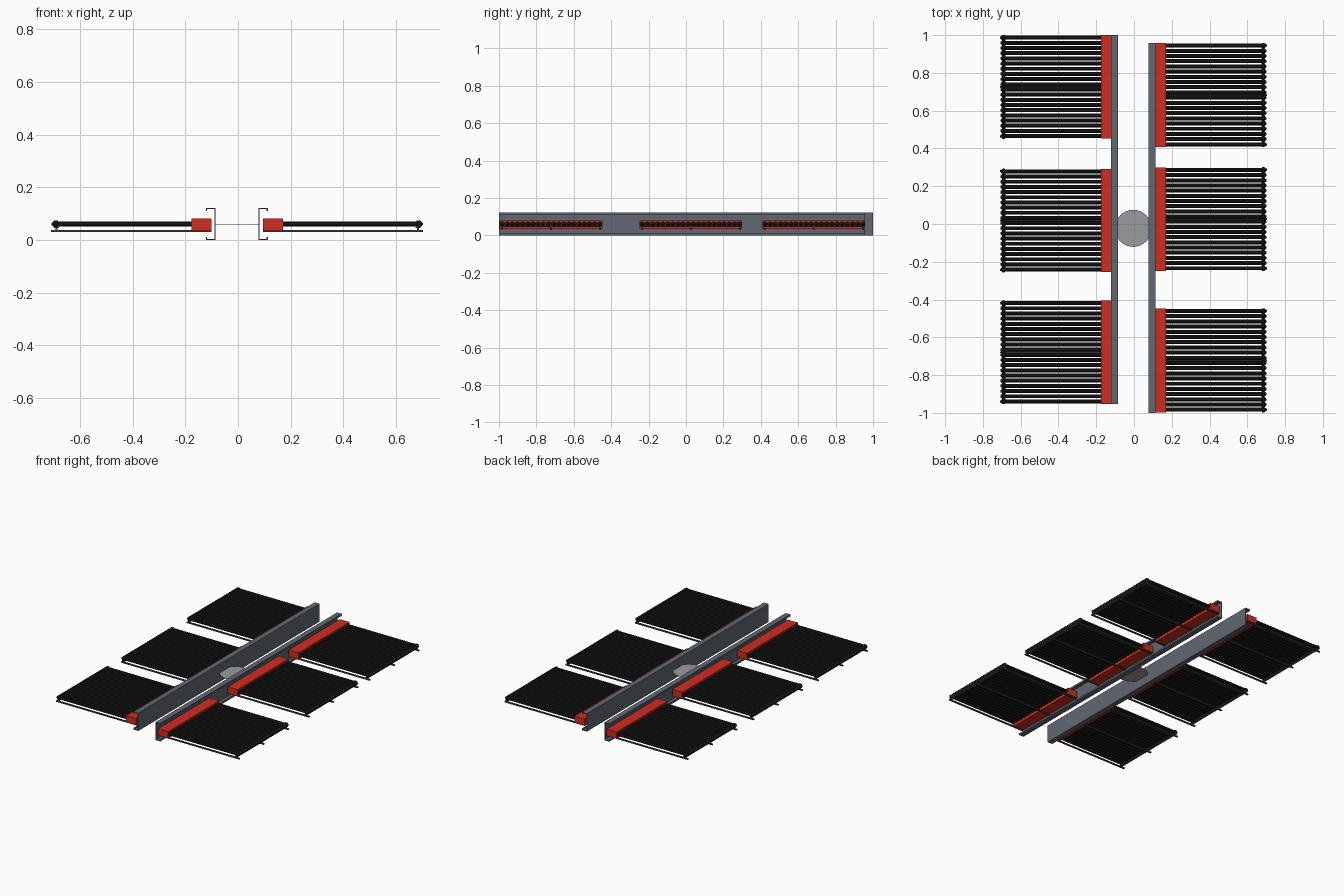
import bpy, bmesh, math

if "Cube" in bpy.data.objects:
    bpy.data.objects.remove(bpy.data.objects["Cube"])


def material(name, rgb):
    m = bpy.data.materials.new(name)
    m.diffuse_color = (*rgb, 1)
    m.use_nodes = True
    m.node_tree.nodes["Principled BSDF"].inputs["Base Color"].default_value = m.diffuse_color
    return m


STEEL = material("slate steel", (0.12, 0.135, 0.17))
RED = material("header red", (0.62, 0.027, 0.016))
BLACK = material("tube black", (0.013, 0.013, 0.014))
DARK = material("rail grey", (0.06, 0.06, 0.07))
GREY = material("disc grey", (0.33, 0.33, 0.34))


def finish(bm, name, mat, smooth=False):
    bmesh.ops.recalc_face_normals(bm, faces=bm.faces[:])
    me = bpy.data.meshes.new(name)
    bm.to_mesh(me)
    bm.free()
    me.materials.append(mat)
    ob = bpy.data.objects.new(name, me)
    bpy.context.collection.objects.link(ob)
    if smooth:
        bpy.ops.object.select_all(action='DESELECT')
        ob.select_set(True)
        bpy.context.view_layer.objects.active = ob
        bpy.ops.object.shade_smooth_by_angle(angle=math.radians(35))
    return ob


def add_box(bm, xs, ys, zs):
    v = [bm.verts.new((x, y, z)) for x in xs for y in ys for z in zs]
    for f in ((0, 1, 3, 2), (4, 5, 7, 6), (0, 1, 5, 4), (2, 3, 7, 6), (0, 2, 6, 4), (1, 3, 7, 5)):
        bm.faces.new([v[i] for i in f])


def add_turned(bm, y, z, profile, sides=10):
    """Closed shape turned about the x direction from (x, radius) pairs."""
    rings = []
    for x, r in profile:
        rings.append([bm.verts.new((x, y + r * math.cos(2 * math.pi * i / sides),
                                    z + r * math.sin(2 * math.pi * i / sides)))
                      for i in range(sides)])
    for a, b in zip(rings, rings[1:]):
        for i in range(sides):
            j = (i + 1) % sides
            bm.faces.new((a[i], a[j], b[j], b[i]))
    bm.faces.new(rings[0])
    bm.faces.new(rings[-1])


def beam(name, side, web, y0, y1):
    # lipped channel, open towards the collectors
    w, h, t, lip = 0.036, 0.122, 0.004, 0.012
    prof = [(0, 0), (w, 0), (w, lip), (w - t, lip), (w - t, t), (t, t),
            (t, h - t), (w - t, h - t), (w - t, h - lip), (w, h - lip), (w, h), (0, h)]
    bm = bmesh.new()
    f = bm.faces.new([bm.verts.new((side * (web + x), y0, z)) for x, z in prof])
    ext = bmesh.ops.extrude_face_region(bm, geom=[f])["geom"]
    for e in ext:
        if isinstance(e, bmesh.types.BMVert):
            e.co.y = y1
    finish(bm, name, STEEL)


def collector(name, s, shift, y0, y1, tubes=20):
    def X(v):
        return s * (v + shift)

    # header box
    bm = bmesh.new()
    add_box(bm, (X(0.095), X(0.170)), (y0, y1), (0.035, 0.081))
    finish(bm, name + "_header", RED)

    # row of tubes with pointed end caps
    bm = bmesh.new()
    pitch = (y1 - y0) / tubes
    prof = [(0.165, 0.0105), (0.677, 0.0105), (0.679, 0.0145),
            (0.690, 0.0145), (0.702, 0.004)]
    for i in range(tubes):
        add_turned(bm, y0 + (i + 0.5) * pitch, 0.061, [(X(x), r) for x, r in prof])
    finish(bm, name + "_tubes", BLACK, True)

    # rails below the tubes, and the cross bar carrying the tube ends
    bm = bmesh.new()
    mid = (y0 + y1) / 2
    for y in (y0 + 0.012, mid, y1 - 0.012):
        add_box(bm, (X(0.095), X(0.703)), (y - 0.005, y + 0.005), (0.030, 0.038))
        add_box(bm, (X(0.679), X(0.687)), (y - 0.005, y + 0.005), (0.037, 0.050))
    add_box(bm, (X(0.674), X(0.692)), (y0 + 0.004, y1 - 0.004), (0.045, 0.050))
    finish(bm, name + "_rails", DARK)


# two long beams, slightly staggered
beam("left_beam", -1, 0.085, -0.953, 1.0)
beam("right_beam", 1, 0.077, -1.0, 0.958)

# three collectors on each side
for place, a, b in (("back", 0.452, 1.0), ("middle", -0.255, 0.292), ("front", -0.953, -0.405)):
    collector("left_" + place, -1, 0.006, a, b)
for place, a, b in (("back", 0.408, 0.958), ("middle", -0.248, 0.300), ("front", -0.997, -0.447)):
    collector("right_" + place, 1, 0.0, a, b)

# thin disc between the beams, trimmed at the webs
bm = bmesh.new()
bmesh.ops.create_cone(bm, cap_ends=True, segments=32, radius1=0.098, radius2=0.098, depth=0.002)
bmesh.ops.translate(bm, verts=bm.verts[:], vec=(-0.004, -0.023, 0.06))
for v in bm.verts:
    v.co.x = min(max(v.co.x, -0.085), 0.077)
bmesh.ops.remove_doubles(bm, verts=bm.verts[:], dist=0.0001)
finish(bm, "centre_disc", GREY)
